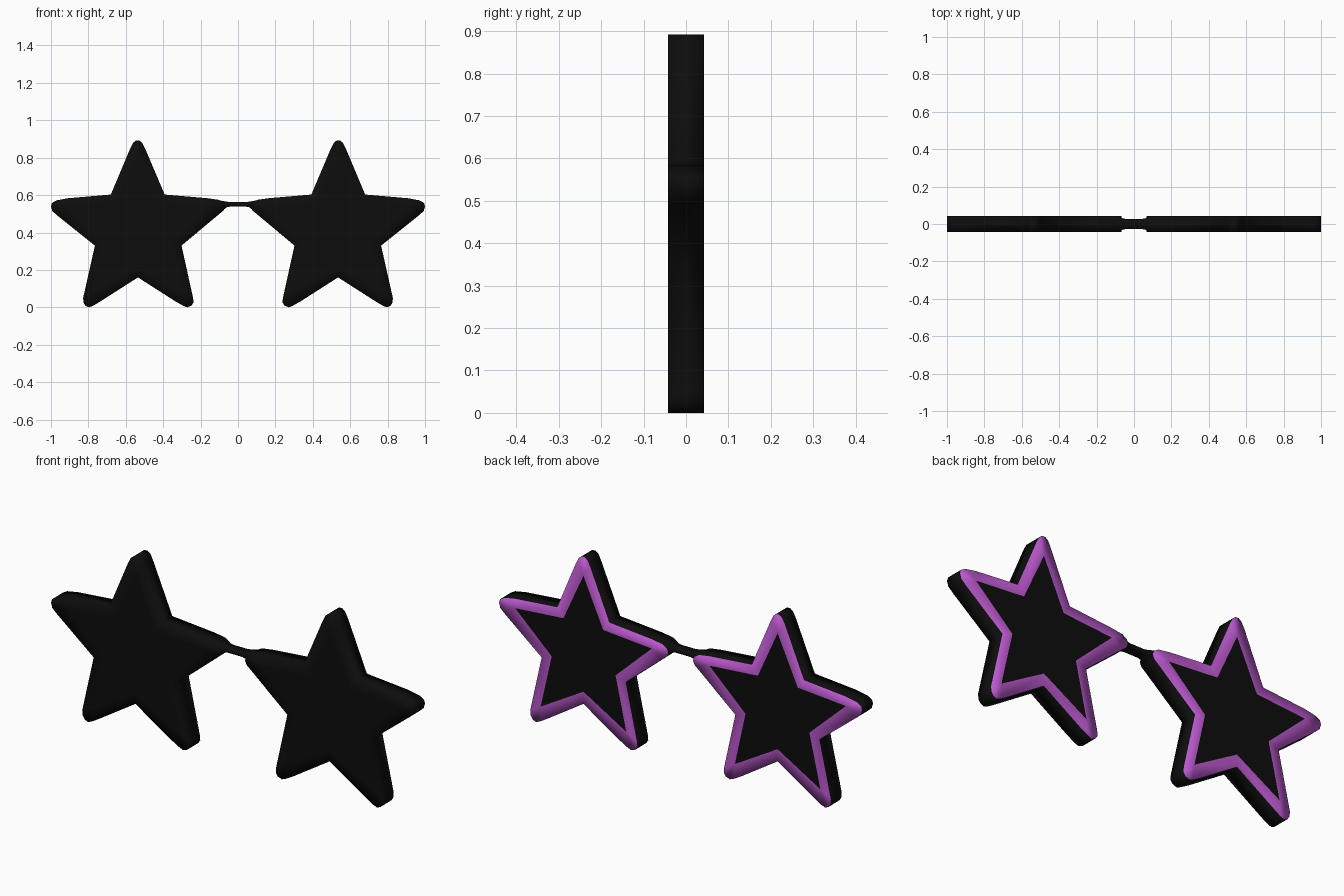
import bpy, bmesh

if "Cube" in bpy.data.objects:
    bpy.data.objects.remove(bpy.data.objects["Cube"])

D = 0.043            # half thickness
CX, CZ = 0.535, 0.412  # star centre
INSET = 0.76         # inner star scale


def material(name, rgb):
    m = bpy.data.materials.new(name)
    m.diffuse_color = (*rgb, 1)
    m.use_nodes = True
    m.node_tree.nodes["Principled BSDF"].inputs["Base Color"].default_value = m.diffuse_color
    return m


black = material("black", (0.004, 0.004, 0.004))
purple = material("purple", (0.5, 0.1, 0.62))

# Star corners clockwise from the top: (sharp corner, rounded outline points)
CORNERS = [
    ((0.535, 0.92), [(0.497, 0.85), (0.512, 0.88), (0.528, 0.892), (0.545, 0.892), (0.56, 0.88), (0.576, 0.85)]),
    ((0.68, 0.603), [(0.68, 0.603)]),
    ((1.03, 0.575), [(0.91, 0.583), (0.97, 0.572), (0.995, 0.558), (1.0, 0.54), (0.993, 0.515), (0.965, 0.49)]),
    ((0.765, 0.33), [(0.765, 0.33)]),
    ((0.845, -0.02), [(0.828, 0.05), (0.826, 0.025), (0.815, 0.008), (0.797, 0.0), (0.775, 0.008), (0.735, 0.032)]),
    ((0.535, 0.16), [(0.535, 0.16)]),
    ((0.225, -0.02), [(0.335, 0.032), (0.292, 0.008), (0.272, 0.0), (0.25, 0.008), (0.238, 0.025), (0.24, 0.05)]),
    ((0.302, 0.33), [(0.302, 0.33)]),
    ((0.04, 0.575), [(0.105, 0.495), (0.078, 0.517), (0.068, 0.538), (0.075, 0.558), (0.10, 0.574), (0.16, 0.583)]),
    ((0.392, 0.603), [(0.392, 0.603)]),
]


def finish(name, bm, mats):
    bmesh.ops.recalc_face_normals(bm, faces=bm.faces)
    for f in bm.faces:
        f.smooth = True
    me = bpy.data.meshes.new(name)
    bm.to_mesh(me)
    bm.free()
    for m in mats:
        me.materials.append(m)
    ob = bpy.data.objects.new(name, me)
    bpy.context.collection.objects.link(ob)
    return ob


def star(name, s):
    bm = bmesh.new()
    outlines = []
    for y, ring_mat in ((-D, 0), (D, 1)):
        centre = bm.verts.new((s * CX, y, CZ))
        outer, inner = [], []
        for (sx, sz), pts in CORNERS:
            inner.append(bm.verts.new((s * (CX + INSET * (sx - CX)), y, CZ + INSET * (sz - CZ))))
            outer.append([bm.verts.new((s * x, y, z)) for x, z in pts])
        for i in range(10):
            j = (i + 1) % 10
            # border of the star, purple on the back
            for a, b in zip(outer[i], outer[i][1:]):
                bm.faces.new((a, b, inner[i])).material_index = ring_mat
            bm.faces.new((outer[i][-1], outer[j][0], inner[j], inner[i])).material_index = ring_mat
            # lens
            bm.faces.new((inner[i], inner[j], centre))
        outlines.append([v for group in outer for v in group])
    # side wall
    front, back = outlines
    for i in range(len(front)):
        j = (i + 1) % len(front)
        bm.faces.new((front[i], front[j], back[j], back[i]))
    finish(name, bm, (black, purple))


star("right_star_lens", 1)
star("left_star_lens", -1)

# Nose bridge: cross-sections lofted along x (x, half depth, bottom, top)
half = [(0.13, 0.041, 0.49, 0.577), (0.095, 0.041, 0.508, 0.571),
        (0.06, 0.030, 0.535, 0.565), (0.04, 0.027, 0.539, 0.562)]
sections = half + [(-x, d, a, b) for x, d, a, b in reversed(half)]
bm = bmesh.new()
rings = []
for x, d, a, b in sections:
    c = (b - a) * 0.25
    prof = [(-d, a + c), (-d * 0.8, a), (d * 0.8, a), (d, a + c),
            (d, b - c), (d * 0.8, b), (-d * 0.8, b), (-d, b - c)]
    rings.append([bm.verts.new((x, y, z)) for y, z in prof])
for r, q in zip(rings, rings[1:]):
    for i in range(8):
        j = (i + 1) % 8
        bm.faces.new((r[i], r[j], q[j], q[i]))
bm.faces.new(rings[0])
bm.faces.new(rings[-1])
finish("nose_bridge", bm, (black,))
